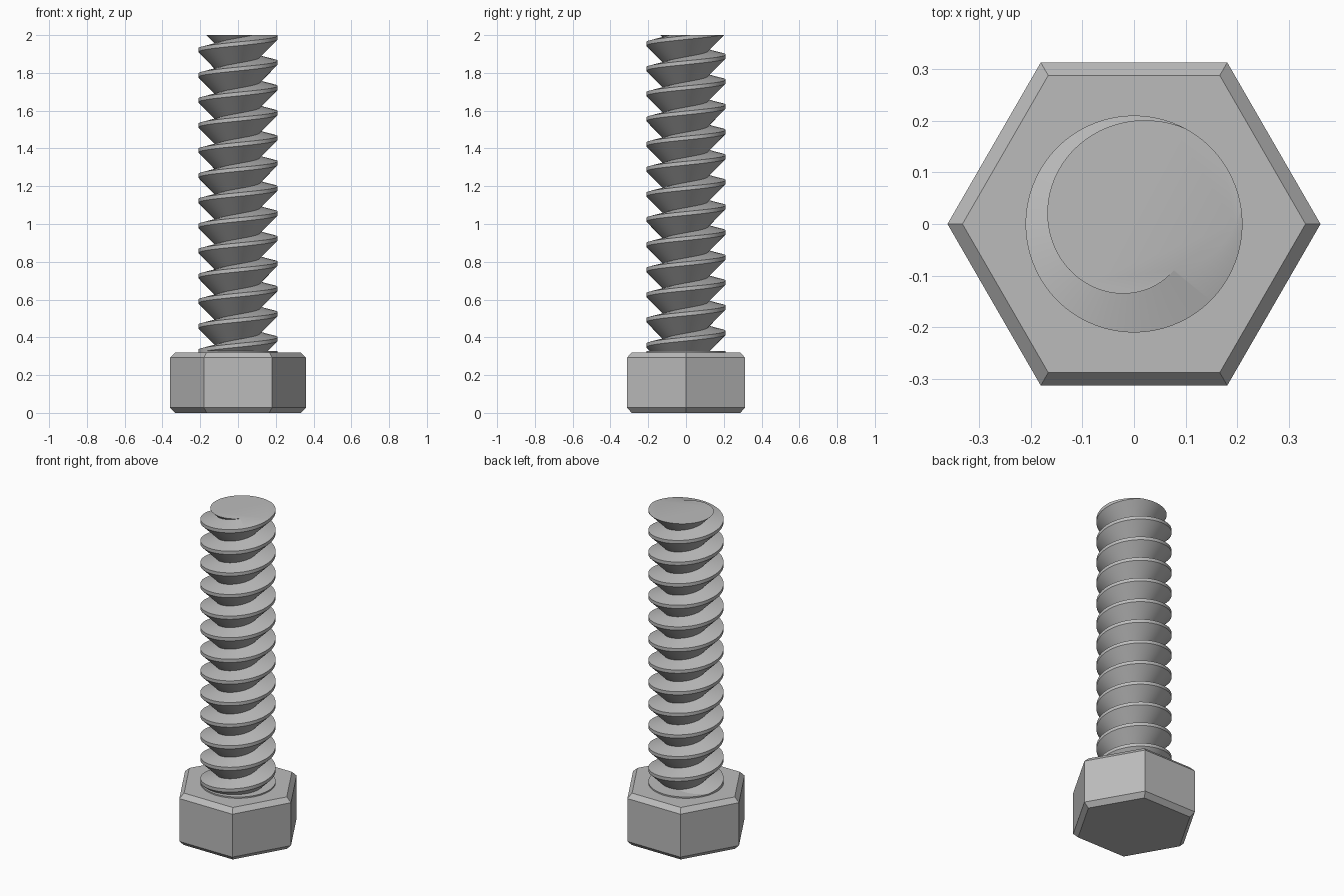
import bpy, bmesh
from math import cos, sin, pi, radians

cube = bpy.data.objects.get("Cube")
if cube:
    bpy.data.objects.remove(cube, do_unlink=True)

STEEL = (0.5, 0.5, 0.5, 1)
steel = bpy.data.materials.new("steel grey")
steel.use_nodes = True
steel.diffuse_color = STEEL
steel.node_tree.nodes["Principled BSDF"].inputs["Base Color"].default_value = STEEL


def finish(bm, name, smooth=False):
    bmesh.ops.recalc_face_normals(bm, faces=bm.faces)
    mesh = bpy.data.meshes.new(name)
    bm.to_mesh(mesh)
    bm.free()
    mesh.materials.append(steel)
    obj = bpy.data.objects.new(name, mesh)
    bpy.context.collection.objects.link(obj)
    if smooth:
        bpy.ops.object.select_all(action="DESELECT")
        obj.select_set(True)
        bpy.context.view_layer.objects.active = obj
        bpy.ops.object.shade_smooth_by_angle(angle=radians(30))
    return obj


def lathe(name, profile, sides, smooth=False):
    """Closed prism from (radius, height) rings."""
    bm = bmesh.new()
    rings = [[bm.verts.new((r * cos(2 * pi * i / sides), r * sin(2 * pi * i / sides), z))
              for i in range(sides)] for r, z in profile]
    for low, high in zip(rings, rings[1:]):
        for i in range(sides):
            j = (i + 1) % sides
            bm.faces.new((low[i], low[j], high[j], high[i]))
    bm.faces.new(rings[0])
    bm.faces.new(rings[-1])
    return finish(bm, name, smooth)


def thread(name, bottom, top):
    """Right-handed buttress thread, trimmed flat at both ends."""
    pitch, steps, turns = 0.133, 72, 15
    root, crest = 0.118, 0.21
    underside, land = 0.092, 0.02
    start = 1.977 - underside - 14 * pitch
    profile = [(root, 0), (crest, underside), (crest, underside + land)]
    bm = bmesh.new()
    rows = []
    # One extra turn of root points closes the last turn's upper flank
    for i in range(steps * (turns + 1) + 1):
        a, z = 2 * pi * i / steps, start + pitch * i / steps
        points = profile if i <= steps * turns else profile[:1]
        rows.append([bm.verts.new((r * cos(a), r * sin(a), z + dz)) for r, dz in points])
    for i in range(steps * turns):
        here = rows[i] + [rows[i + steps][0]]
        there = rows[i + 1] + [rows[i + 1 + steps][0]]
        for k in range(3):
            bm.faces.new((here[k], there[k], there[k + 1], here[k + 1]))
    for height, direction in ((bottom, -1), (top, 1)):
        cut = bmesh.ops.bisect_plane(
            bm, geom=bm.verts[:] + bm.edges[:] + bm.faces[:],
            plane_co=(0, 0, height), plane_no=(0, 0, direction), clear_outer=True)
        rim = [e for e in cut["geom_cut"] if isinstance(e, bmesh.types.BMEdge)]
        bmesh.ops.edgeloop_fill(bm, edges=rim)
    return finish(bm, name, True)


# Chamfered hexagonal head
lathe("hex_head", [(0.332, 0), (0.361, 0.028), (0.361, 0.292), (0.332, 0.32)], 6)
# Thin round collar where the shank meets the head
lathe("collar", [(0.21, 0.31), (0.21, 0.328)], 72, True)
# Threaded shank
thread("threaded_shank", 0.32, 2.0)
